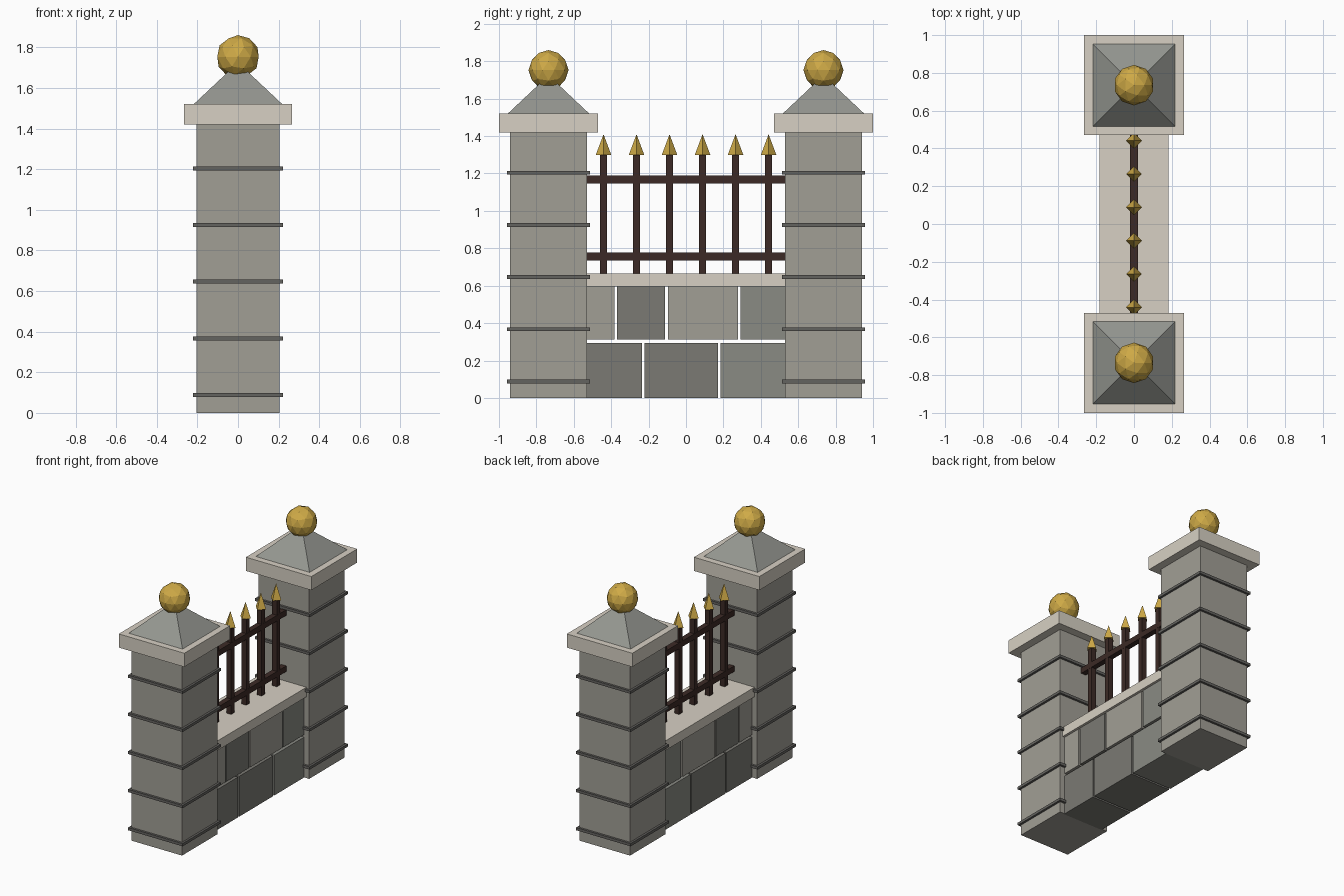
import bpy
from math import pi

if "Cube" in bpy.data.objects:
    bpy.data.objects.remove(bpy.data.objects["Cube"])


def mat(name, rgb):
    m = bpy.data.materials.new(name)
    m.diffuse_color = (*[(c / 255) ** 2.2 for c in rgb], 1)
    m.use_nodes = True
    m.node_tree.nodes["Principled BSDF"].inputs["Base Color"].default_value = m.diffuse_color
    return m


STONE = mat("stone", (160, 157, 148))
DARK_STONE = mat("dark_stone", (122, 121, 115))
MID_STONE = mat("mid_stone", (137, 138, 131))
CAP = mat("cap_stone", (214, 207, 194))
ROOF = mat("roof_stone", (147, 149, 143))
JOINT = mat("joint", (100, 99, 96))
IRON = mat("iron", (62, 46, 42))
GOLD = mat("gold", (205, 168, 72))


def finish(name, m):
    o = bpy.context.object
    o.name = name
    o.data.materials.append(m)
    return o


def box(name, x, y, z, m):
    """Box spanning the (min, max) pairs x, y, z."""
    spans = (x, y, z)
    bpy.ops.mesh.primitive_cube_add(size=1, location=[(a + b) / 2 for a, b in spans])
    o = finish(name, m)
    o.scale = [b - a for a, b in spans]
    bpy.ops.object.transform_apply(location=False, rotation=False, scale=True)
    return o


def square_box(name, y, half, z, m):
    return box(name, (-half, half), (y - half, y + half), z, m)


def pyramid(name, y, radius, z0, z1, m, turn=0):
    bpy.ops.mesh.primitive_cone_add(vertices=4, radius1=radius, radius2=0, depth=z1 - z0,
                                    location=(0, y, (z0 + z1) / 2), rotation=(0, 0, turn))
    return finish(name, m)


# Pillars with joint bands, cap slab, pyramid roof and ball finial
for side, y in (("front", -0.735), ("back", 0.735)):
    square_box(f"{side}_pillar", y, 0.205, (0, 1.42), STONE)
    for i in range(5):
        z = 0.088 + i * 0.279
        square_box(f"{side}_pillar_band_{i + 1}", y, 0.221, (z - 0.01, z + 0.01), JOINT)
    square_box(f"{side}_cap_slab", y, 0.265, (1.42, 1.52), CAP)
    pyramid(f"{side}_cap_roof", y, 0.218 * 2 ** 0.5, 1.52, 1.725, ROOF, pi / 4)
    bpy.ops.mesh.primitive_ico_sphere_add(subdivisions=2, radius=0.107, location=(0, y, 1.753))
    finish(f"{side}_ball_finial", GOLD)

# Low wall: two courses of blocks with open joints
courses = (
    ("lower", (0, 0.295), (-0.545, -0.228, 0.177, 0.545), (DARK_STONE, DARK_STONE, MID_STONE)),
    ("upper", (0.313, 0.595), (-0.545, -0.376, -0.104, 0.284, 0.545),
     (STONE, DARK_STONE, STONE, MID_STONE)),
)
for course, z, cuts, mats in courses:
    for i, m in enumerate(mats):
        box(f"{course}_block_{i + 1}", (-0.165, 0.165),
            (cuts[i] + 0.007, cuts[i + 1] - 0.007), z, m)
box("wall_coping", (-0.183, 0.183), (-0.54, 0.54), (0.595, 0.665), CAP)

# Iron railing: two rails, six bars with spear tips
for name, z in (("lower_rail", 0.757), ("upper_rail", 1.168)):
    box(name, (-0.02, 0.02), (-0.54, 0.54), (z - 0.021, z + 0.021), IRON)
for i in range(6):
    y = -0.441 + i * 0.1765
    square_box(f"bar_{i + 1}", y, 0.019, (0.66, 1.3), IRON)
    pyramid(f"spear_tip_{i + 1}", y, 0.042, 1.298, 1.41, GOLD)
